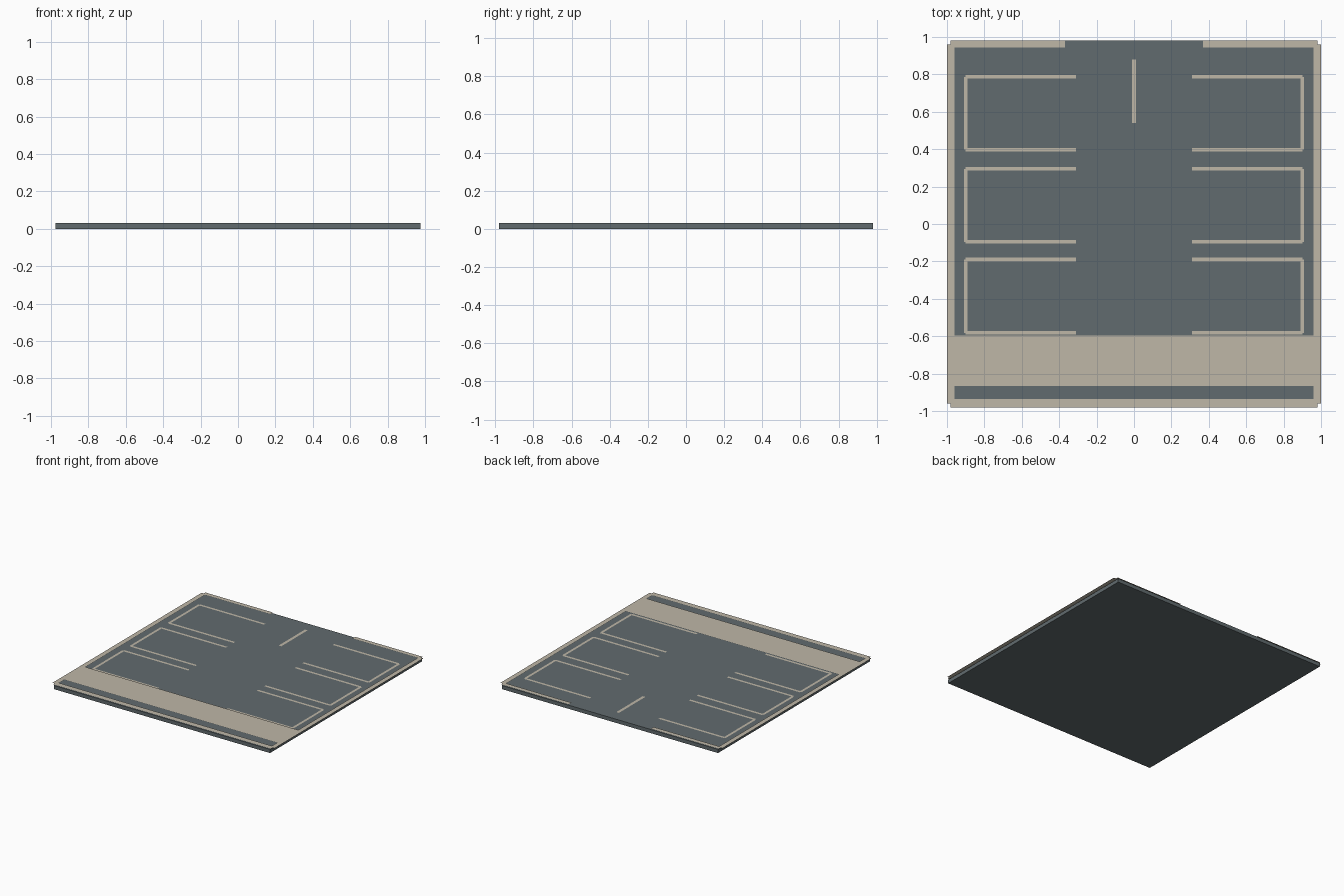
import bpy
import bmesh

if "Cube" in bpy.data.objects:
    bpy.data.objects.remove(bpy.data.objects["Cube"], do_unlink=True)


def material(name, rgb):
    m = bpy.data.materials.new(name)
    m.use_nodes = True
    color = (*rgb, 1)
    m.diffuse_color = color
    m.node_tree.nodes["Principled BSDF"].inputs["Base Color"].default_value = color
    return m


asphalt = material("asphalt grey", (0.12, 0.147, 0.156))
concrete = material("pale concrete", (0.52, 0.475, 0.39))

SLAB_TOP = 0.03
PAINT_Z = 0.032
KERB_Z = 0.037


def sheet(name, rects, z, mat):
    """Flat surface made of (x0, x1, y0, y1) rectangles."""
    bm = bmesh.new()
    for x0, x1, y0, y1 in rects:
        corners = ((x0, y0), (x1, y0), (x1, y1), (x0, y1))
        bm.faces.new([bm.verts.new((x, y, z)) for x, y in corners])
    bmesh.ops.recalc_face_normals(bm, faces=bm.faces)
    for f in bm.faces:
        if f.normal.z < 0:
            f.normal_flip()
    mesh = bpy.data.meshes.new(name)
    bm.to_mesh(mesh)
    bm.free()
    mesh.materials.append(mat)
    obj = bpy.data.objects.new(name, mesh)
    bpy.context.collection.objects.link(obj)
    return obj


def mirrored(rects):
    return rects + [(-x1, -x0, y0, y1) for x0, x1, y0, y1 in rects]


# Asphalt base
bpy.ops.mesh.primitive_cube_add(size=1, location=(0, 0, SLAB_TOP / 2))
base = bpy.context.object
base.name = "asphalt_base"
base.scale = (1.95, 1.96, SLAB_TOP)
base.data.materials.append(asphalt)

# Kerb with an open entrance at the back
kerb = mirrored([
    (0.96, 1.0, -0.96, 0.96),
    (0.96, 0.98, 0.96, 0.98),
    (0.96, 0.98, -0.98, -0.96),
    (0.37, 0.96, 0.945, 0.98),
])
sheet("kerb", kerb, KERB_Z, concrete)

# Front pavement, split by a sunken gutter
pavement = [(-0.96, 0.96, -0.865, -0.595), (-0.96, 0.96, -0.98, -0.935)]
sheet("front_pavement", pavement, KERB_Z, concrete)

# Parking bay lines: three bays on each side
W = 0.01
for i, (low, high) in enumerate([(-0.582, -0.19), (-0.095, 0.295), (0.397, 0.787)]):
    bay = [
        (0.31, 0.89, low - W, low + W),
        (0.31, 0.89, high - W, high + W),
        (0.89, 0.91, low, high),
        (0.89, 0.90, low - W, low),
        (0.89, 0.90, high, high + W),
    ]
    sheet(f"bay_lines_{i + 1}", mirrored(bay), PAINT_Z, concrete)

# Lane divider at the entrance
sheet("lane_divider", [(-0.012, 0.012, 0.54, 0.88)], PAINT_Z, concrete)
